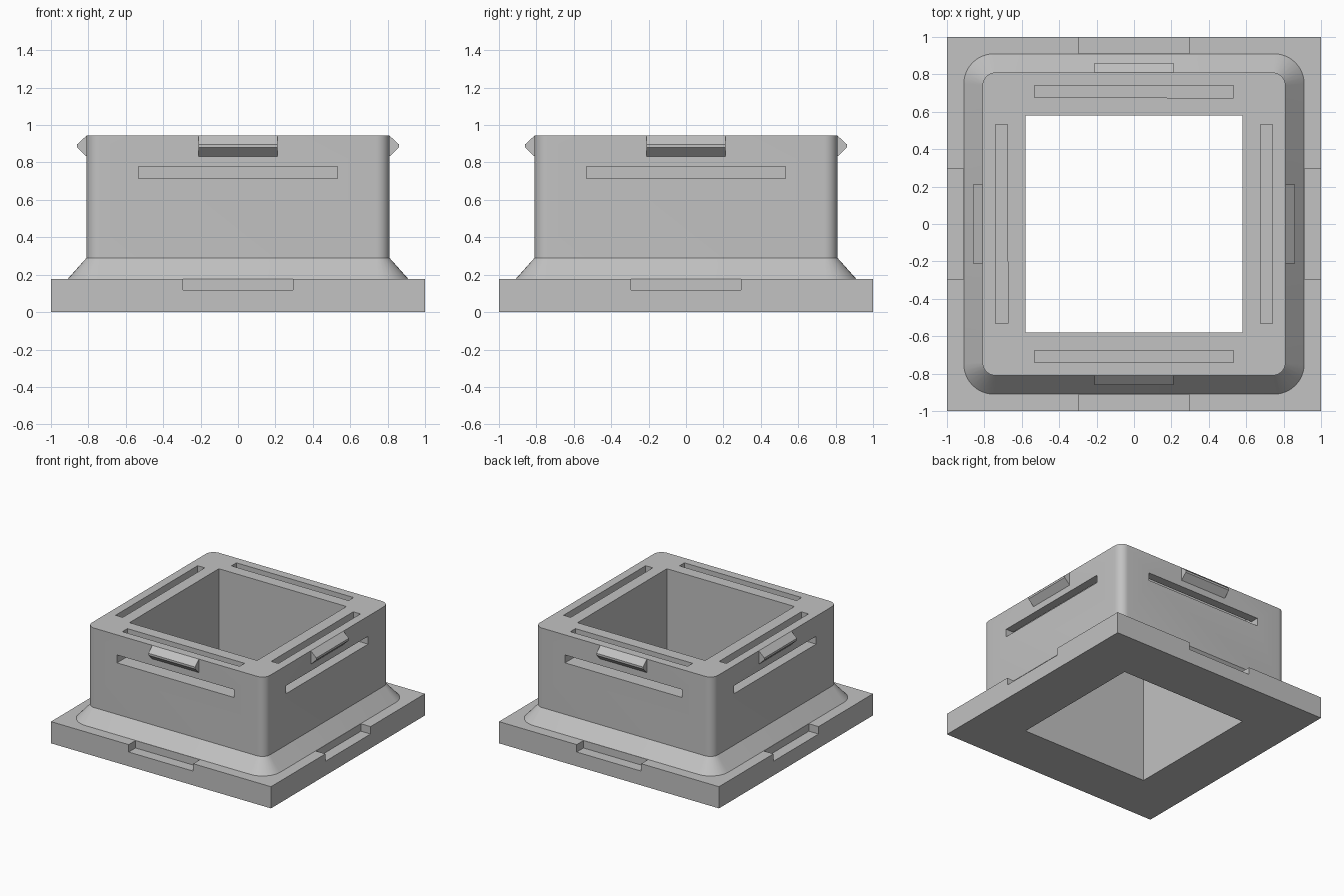
import bpy
import bmesh
from math import sin, cos, pi, radians
from mathutils import Matrix, Vector

cube = bpy.data.objects.get("Cube")
if cube:
    bpy.data.objects.remove(cube, do_unlink=True)

# Single plain grey material
GREY = (0.54, 0.54, 0.54, 1.0)
grey = bpy.data.materials.new("light grey")
grey.use_nodes = True
grey.diffuse_color = GREY
grey.node_tree.nodes["Principled BSDF"].inputs["Base Color"].default_value = GREY


def make_object(name, bm):
    bmesh.ops.recalc_face_normals(bm, faces=bm.faces)
    mesh = bpy.data.meshes.new(name)
    bm.to_mesh(mesh)
    bm.free()
    mesh.materials.append(grey)
    obj = bpy.data.objects.new(name, mesh)
    bpy.context.collection.objects.link(obj)
    return obj


def box(name, low, high, turn=0):
    """Box between two corners, turned about z."""
    low, high = Vector(low), Vector(high)
    bm = bmesh.new()
    bmesh.ops.create_cube(bm, size=1)
    bmesh.ops.scale(bm, vec=high - low, verts=bm.verts)
    bmesh.ops.translate(bm, vec=(low + high) / 2, verts=bm.verts)
    bmesh.ops.transform(bm, matrix=Matrix.Rotation(turn, 4, "Z"), verts=bm.verts)
    return make_object(name, bm)


def prism(name, profile, half_width, turn):
    """(y, z) profile extruded along x, then turned about z."""
    bm = bmesh.new()
    face = bm.faces.new([bm.verts.new((-half_width, y, z)) for y, z in profile])
    grown = bmesh.ops.extrude_face_region(bm, geom=[face])["geom"]
    moved = [v for v in grown if isinstance(v, bmesh.types.BMVert)]
    bmesh.ops.translate(bm, vec=(2 * half_width, 0, 0), verts=moved)
    bmesh.ops.transform(bm, matrix=Matrix.Rotation(turn, 4, "Z"), verts=bm.verts)
    return make_object(name, bm)


def rounded_loft(name, sections, steps=8):
    """Loft of rounded squares given as (half size, corner radius, z)."""
    bm = bmesh.new()
    rings = []
    for half, radius, z in sections:
        ring = []
        for corner in range(4):
            start = corner * pi / 2
            cx = (half - radius) * (1 if corner in (0, 3) else -1)
            cy = (half - radius) * (1 if corner < 2 else -1)
            for i in range(steps + 1):
                a = start + i * pi / 2 / steps
                ring.append(bm.verts.new((cx + radius * cos(a), cy + radius * sin(a), z)))
        rings.append(ring)
    n = len(rings[0])
    for lower, upper in zip(rings, rings[1:]):
        for i in range(n):
            j = (i + 1) % n
            bm.faces.new((lower[i], lower[j], upper[j], upper[i]))
    bm.faces.new(rings[0][::-1])
    bm.faces.new(rings[-1])
    return make_object(name, bm)


def combine(target, tool, operation):
    """Apply an exact boolean and discard the tool."""
    mod = target.modifiers.new(operation, "BOOLEAN")
    mod.operation, mod.object, mod.solver = operation, tool, "EXACT"
    bpy.context.view_layer.objects.active = target
    bpy.ops.object.modifier_apply(modifier=mod.name)
    bpy.data.objects.remove(tool, do_unlink=True)


# Square base plate with the flared, round-cornered body on top
TOP = 0.943
housing = box("square_housing", (-1, -1, 0), (1, 1, 0.178))
body = rounded_loft("body", [(0.91, 0.16, 0.09), (0.91, 0.16, 0.178),
                             (0.81, 0.07, 0.29), (0.81, 0.07, TOP)])
combine(housing, body, "UNION")

# Square opening through the middle
combine(housing, box("opening", (-0.58, -0.58, -0.5), (0.58, 0.58, 1.5)), "DIFFERENCE")

# Slots and notches on all four sides
spring_slot = [(-0.9, 0.713), (-0.675, 0.713), (-0.675, 1.2),
               (-0.74, 1.2), (-0.74, 0.778), (-0.9, 0.778)]
latch_shape = [(-0.78, TOP), (-0.81, TOP), (-0.86, 0.897),
               (-0.86, 0.88), (-0.81, 0.832), (-0.78, 0.832)]
for side in range(4):
    turn = side * pi / 2
    combine(housing, prism("spring_slot", spring_slot, 0.533, turn), "DIFFERENCE")
    combine(housing, box("base_notch", (-0.293, -1.2, 0.117), (0.293, -0.912, 0.3), turn),
            "DIFFERENCE")

# Snap latches near the top rim
for side, place in enumerate(("front", "left", "back", "right")):
    combine(housing, prism(place + "_latch", latch_shape, 0.212, side * pi / 2), "UNION")

# Smooth round corners, crisp edges elsewhere
bpy.ops.object.select_all(action="DESELECT")
housing.select_set(True)
bpy.context.view_layer.objects.active = housing
bpy.ops.object.shade_smooth_by_angle(angle=radians(25))
